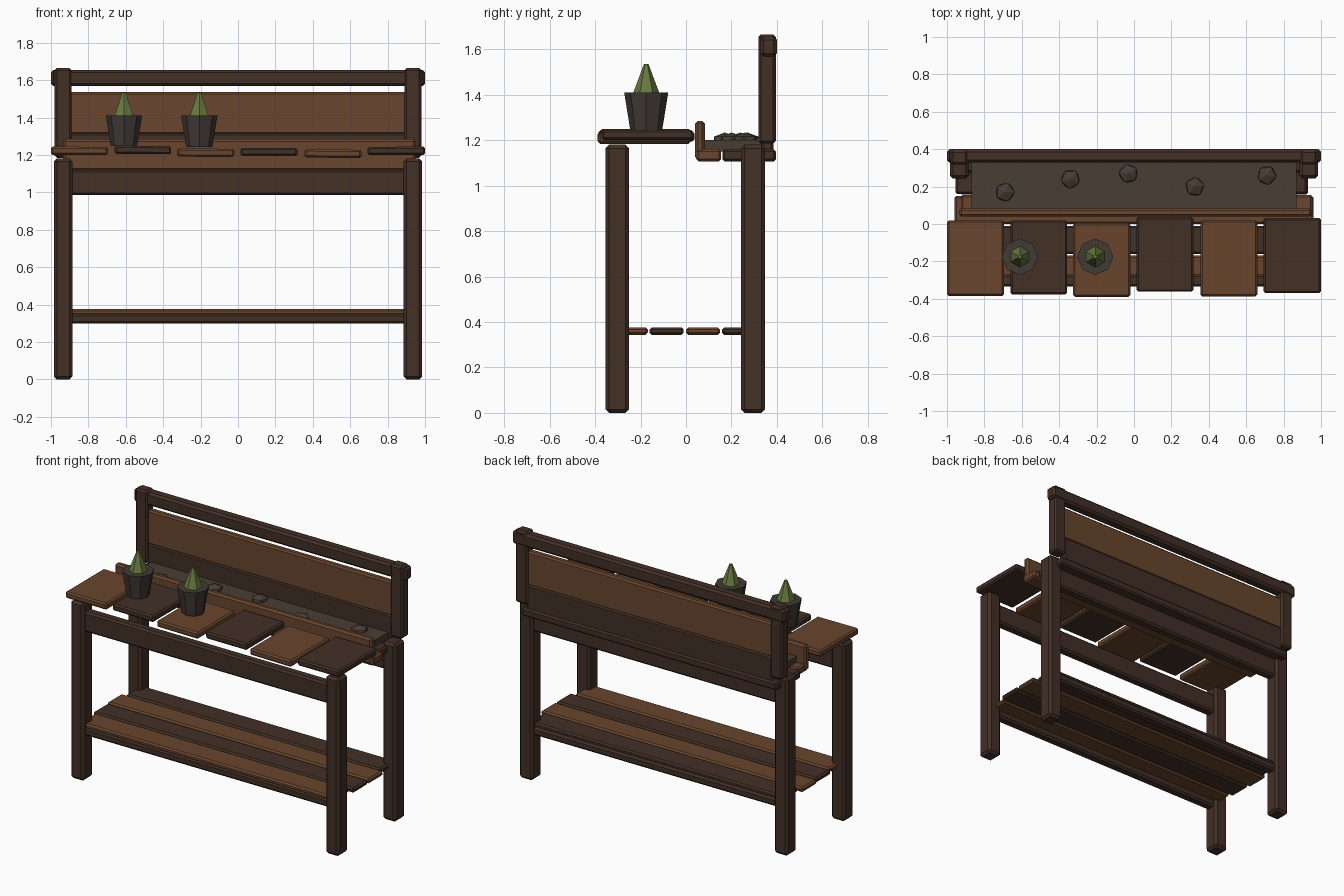
import bpy, bmesh
from math import radians
from mathutils import Matrix

if "Cube" in bpy.data.objects:
    bpy.data.objects.remove(bpy.data.objects["Cube"])


def material(name, rgb):
    m = bpy.data.materials.new(name)
    m.diffuse_color = (*rgb, 1)
    m.use_nodes = True
    m.node_tree.nodes["Principled BSDF"].inputs["Base Color"].default_value = m.diffuse_color
    return m


DARK = material("dark_wood", (0.055, 0.029, 0.019))
BROWN = material("brown_wood", (0.14, 0.06, 0.026))
SOIL = material("soil", (0.065, 0.047, 0.034))
CLAY = material("pot_clay", (0.055, 0.043, 0.036))
GREEN = material("plant_green", (0.14, 0.19, 0.05))


def finish(name, bm, mat):
    bmesh.ops.recalc_face_normals(bm, faces=bm.faces)
    me = bpy.data.meshes.new(name)
    bm.to_mesh(me)
    bm.free()
    me.materials.append(mat)
    ob = bpy.data.objects.new(name, me)
    bpy.context.collection.objects.link(ob)
    return ob


def board(name, x, y, z, mat, bevel=0.012, tilt=0):
    """Chamfered timber between (min, max) ranges; tilt in degrees about y."""
    bm = bmesh.new()
    size = [r[1] - r[0] for r in (x, y, z)]
    bmesh.ops.create_cube(bm, size=1, matrix=Matrix.Diagonal((*size, 1)))
    if bevel:
        bmesh.ops.bevel(bm, geom=bm.edges[:], offset=bevel, segments=1, affect='EDGES')
    ob = finish(name, bm, mat)
    ob.location = [(r[0] + r[1]) / 2 for r in (x, y, z)]
    ob.rotation_euler.y = radians(tilt)
    return ob


def cone(name, loc, sides, r1, r2, depth, mat):
    """Low-poly tapered solid standing on loc."""
    bm = bmesh.new()
    bmesh.ops.create_cone(bm, cap_ends=True, segments=sides, radius1=r1, radius2=r2,
                          depth=depth, matrix=Matrix.Translation((0, 0, depth / 2)))
    ob = finish(name, bm, mat)
    ob.location = loc
    return ob


# Legs and upper back posts
for side, x in (("left", (-0.985, -0.885)), ("right", (0.885, 0.985))):
    board(f"front_leg_{side}", x, (-0.355, -0.25), (0, 1.18), DARK, 0.016)
    board(f"back_leg_{side}", x, (0.242, 0.348), (0, 1.18), DARK, 0.016)
    board(f"back_post_{side}", (x[0] + 0.005, x[1] - 0.005), (0.318, 0.395), (1.185, 1.665), DARK)

# Aprons under the top and rails under the shelf
for side, y in (("front", (-0.335, -0.27)), ("back", (0.262, 0.328))):
    board(f"{side}_apron", (-0.9, 0.9), y, (0.985, 1.12), DARK)
    board(f"{side}_shelf_rail", (-0.9, 0.9), y, (0.298, 0.352), DARK)

# Lower shelf planks
shelf = [(-0.33, -0.168, -0.93, 0.93, BROWN), (-0.16, -0.01, -0.95, 0.96, DARK),
         (0.0, 0.15, -0.96, 0.96, BROWN), (0.158, 0.315, -0.93, 0.93, DARK)]
for i, (y0, y1, x0, x1, mat) in enumerate(shelf):
    board(f"shelf_plank_{i + 1}", (x0, x1), (y0, y1), (0.343, 0.376), mat, 0.01)

# Worktop planks, slightly uneven
top = [(-1.0, -0.695, -0.385, 0.02, 1.222, 0.3), (-0.66, -0.357, -0.377, 0.02, 1.227, 0.4),
       (-0.325, -0.02, -0.39, 0.005, 1.212, 0.6), (0.013, 0.317, -0.362, 0.037, 1.216, 0.0),
       (0.355, 0.66, -0.387, 0.02, 1.207, 0.6), (0.692, 1.0, -0.37, 0.032, 1.222, -0.3)]
for i, (x0, x1, y0, y1, z, tilt) in enumerate(top):
    board(f"top_plank_{i + 1}", (x0, x1), (y0, y1), (z - 0.022, z + 0.022),
          DARK if i % 2 else BROWN, 0.01, tilt)

# Soil tray at the back
board("tray_front", (-0.935, 0.95), (0.04, 0.083), (1.115, 1.285), BROWN)
for i, (x0, x1, y0, y1, mat) in enumerate([(-0.925, 0.955, 0.045, 0.155, BROWN),
                                           (-0.955, 0.925, 0.16, 0.275, DARK),
                                           (-0.94, 0.93, 0.28, 0.395, DARK)]):
    board(f"tray_floor_{i + 1}", (x0, x1), (y0, y1), (1.106, 1.16), mat, 0.01)
board("soil_bed", (-0.87, 0.87), (0.08, 0.335), (1.15, 1.2), SOIL, 0)

# Clods lying on the soil
clods = [(-0.69, 0.17), (-0.34, 0.24), (-0.03, 0.27), (0.325, 0.2), (0.71, 0.26)]
for i, (x, y) in enumerate(clods):
    bm = bmesh.new()
    bmesh.ops.create_icosphere(bm, subdivisions=1, radius=0.056,
                               matrix=Matrix.Diagonal((1, 1, 0.6, 1)))
    ob = finish(f"soil_clod_{i + 1}", bm, SOIL)
    ob.location = (x, y, 1.2)
    ob.rotation_euler.z = i * 0.9

# Back boards and top rail
board("lower_back_board", (-0.9, 0.9), (0.332, 0.385), (1.11, 1.318), DARK, 0.01)
board("upper_back_board", (-0.9, 0.9), (0.335, 0.38), (1.31, 1.537), BROWN, 0.01)
board("top_rail", (-1.0, 1.0), (0.328, 0.4), (1.568, 1.655), DARK, 0.014)

# Potted cactus pair
for side, x, z in (("left", -0.61, 1.247), ("right", -0.207, 1.243)):
    cone(f"pot_{side}", (x, -0.175, z), 8, 0.07, 0.097, 1.41 - z, CLAY)
    cone(f"cactus_{side}", (x, -0.175, 1.395), 6, 0.062, 0.01, 0.14, GREEN)
